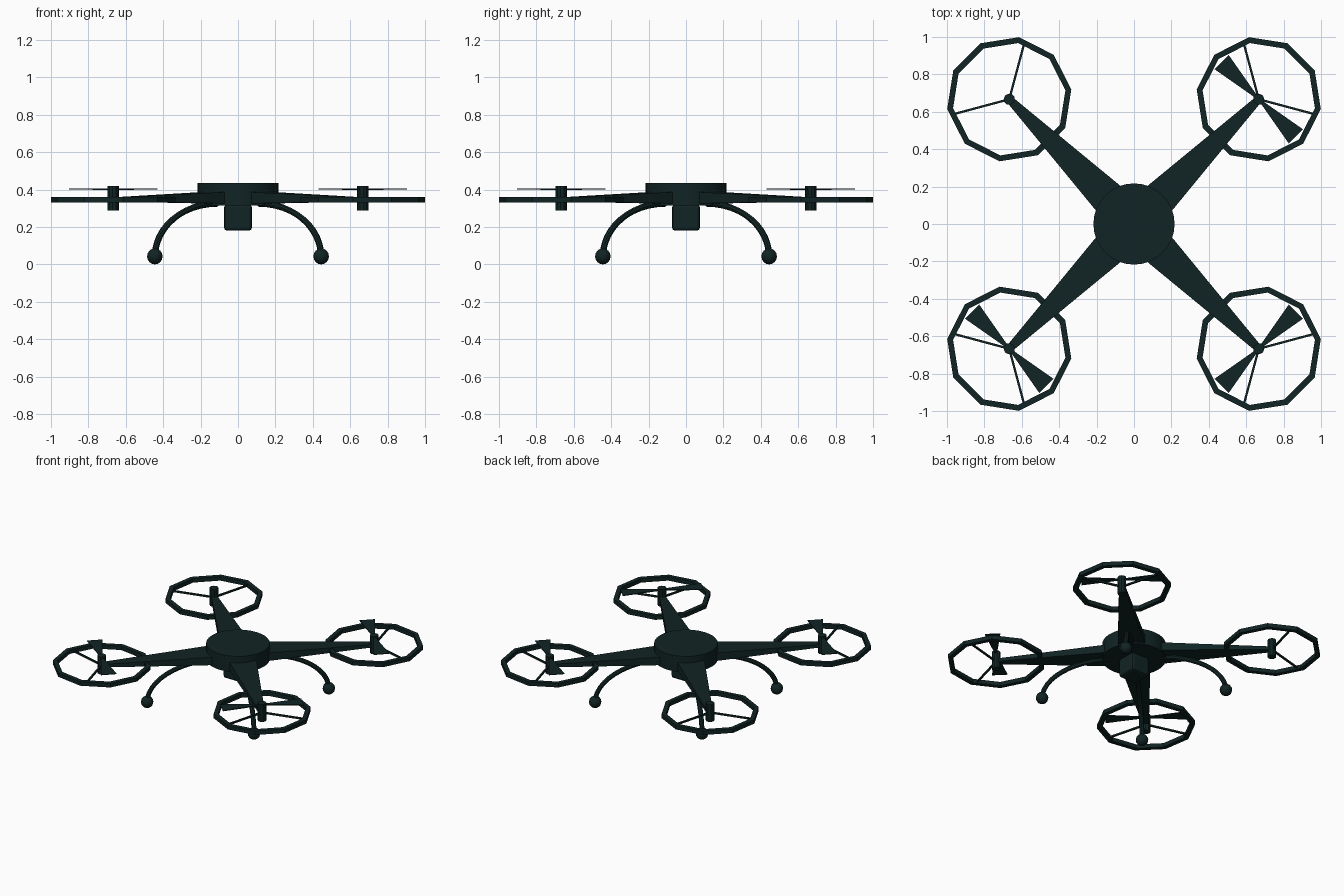
import bpy, bmesh, math
from mathutils import Matrix, Vector

if "Cube" in bpy.data.objects:
    bpy.data.objects.remove(bpy.data.objects["Cube"])

mat = bpy.data.materials.new("dark teal")
mat.diffuse_color = (0.0055, 0.017, 0.017, 1)
mat.use_nodes = True
mat.node_tree.nodes["Principled BSDF"].inputs["Base Color"].default_value = mat.diffuse_color

HUB = 0.667 * math.sqrt(2)      # rotor distance from the centre, along an arm


def add(name, bm, turn=0, smooth=False):
    """Finish a mesh built along +x and turn it round z to its place."""
    bmesh.ops.recalc_face_normals(bm, faces=bm.faces)
    me = bpy.data.meshes.new(name)
    bm.to_mesh(me)
    bm.free()
    me.materials.append(mat)
    ob = bpy.data.objects.new(name, me)
    bpy.context.collection.objects.link(ob)
    ob.rotation_euler.z = turn
    if smooth:
        bpy.context.view_layer.objects.active = ob
        ob.select_set(True)
        bpy.ops.object.shade_smooth_by_angle(angle=math.radians(35))
        ob.select_set(False)
    return ob


def loft(bm, rings, closed=False):
    """Skin a list of equal-sized point rings."""
    vs = [[bm.verts.new(p) for p in r] for r in rings]
    n = len(vs[0])
    pairs = list(zip(vs, vs[1:])) + ([(vs[-1], vs[0])] if closed else [])
    for a, b in pairs:
        for i in range(n):
            bm.faces.new((a[i], a[(i + 1) % n], b[(i + 1) % n], b[i]))
    if not closed:
        bm.faces.new(vs[0])
        bm.faces.new(vs[-1])


def rect(x, w, z0, z1):
    return [(x, -w / 2, z0), (x, w / 2, z0), (x, w / 2, z1), (x, -w / 2, z1)]


def cylinder(bm, r, z0, z1, n, x=0):
    loft(bm, [[(x + r * math.cos(2 * math.pi * i / n), r * math.sin(2 * math.pi * i / n), z)
               for i in range(n)] for z in (z0, z1)])


# Round body
bm = bmesh.new()
cylinder(bm, 0.217, 0.315, 0.434, 32)
add("body", bm, smooth=True)

# Camera pod under the body
bm = bmesh.new()
bmesh.ops.create_cube(bm, size=1, matrix=Matrix.Translation((0, 0, 0.25)) @ Matrix.Diagonal((0.15, 0.15, 0.14, 1)))
bmesh.ops.bevel(bm, geom=bm.edges[:], offset=0.017, segments=2, affect='EDGES', profile=0.5)
add("camera_pod", bm)

for k, side in enumerate(("back_right", "back_left", "front_left", "front_right")):
    turn = math.radians(45 + 90 * k)

    # Tapering arm
    bm = bmesh.new()
    loft(bm, [rect(0.1, 0.2, 0.322, 0.392), rect(0.2, 0.185, 0.326, 0.386), rect(HUB, 0.04, 0.336, 0.358)])
    add("arm_" + side, bm, turn)

    # Motor
    bm = bmesh.new()
    cylinder(bm, 0.03, 0.287, 0.418, 10, HUB)
    add("motor_" + side, bm, turn, True)

    # Ten-sided rotor guard
    bm = bmesh.new()
    rings = []
    for i in range(10):
        a = math.radians(18 + 36 * i)
        rings.append([(HUB + r * math.cos(a), r * math.sin(a), z)
                      for r, z in ((0.304, 0.33), (0.336, 0.33), (0.336, 0.36), (0.304, 0.36))])
    loft(bm, rings, closed=True)
    # Two thin spokes; the arm is the third
    for a in (60, -60):
        c, s = math.cos(math.radians(a)), math.sin(math.radians(a))
        loft(bm, [[(HUB + c * x - s * y, s * x + c * y, z) for x, y, z in rect(d, 0.012, 0.339, 0.351)]
                  for d in (0.0, 0.31)])
    add("guard_" + side, bm, turn)

    # Two-bladed propeller (the back left rotor has none)
    if side != "back_left":
        bm = bmesh.new()
        axis = {0: 90, 2: 270, 3: 90}[k]     # across the arm
        if k == 2:
            axis = 90
        c, s = math.cos(math.radians(axis)), math.sin(math.radians(axis))
        for d in (1, -1):
            loft(bm, [[(HUB + d * (c * x - s * y), d * (s * x + c * y), z) for x, y, z in r]
                      for r in (rect(0.01, 0.012, 0.398, 0.407), rect(0.28, 0.107, 0.4005, 0.4045))])
        add("propeller_" + side, bm, turn)

    # Curved landing leg, a quarter ellipse swept with an eight-sided section
    bm = bmesh.new()
    rings = []
    for i in range(13):
        t = math.radians(90 * i / 12)
        p = Vector((0.16 + 0.469 * math.sin(t), 0, 0.04 + 0.285 * math.cos(t)))
        nrm = Vector((0.285 * math.sin(t), 0, 0.469 * math.cos(t))).normalized()
        rings.append([p + 0.017 * (nrm * math.cos(a) + Vector((0, 1, 0)) * math.sin(a))
                      for a in (2 * math.pi * j / 8 for j in range(8))])
    loft(bm, rings)
    add("leg_" + side, bm, turn, True)

    # Ball foot
    bm = bmesh.new()
    bmesh.ops.create_uvsphere(bm, u_segments=12, v_segments=8, radius=0.043,
                              matrix=Matrix.Translation((0.629, 0, 0.043)))
    add("foot_" + side, bm, turn, True)
